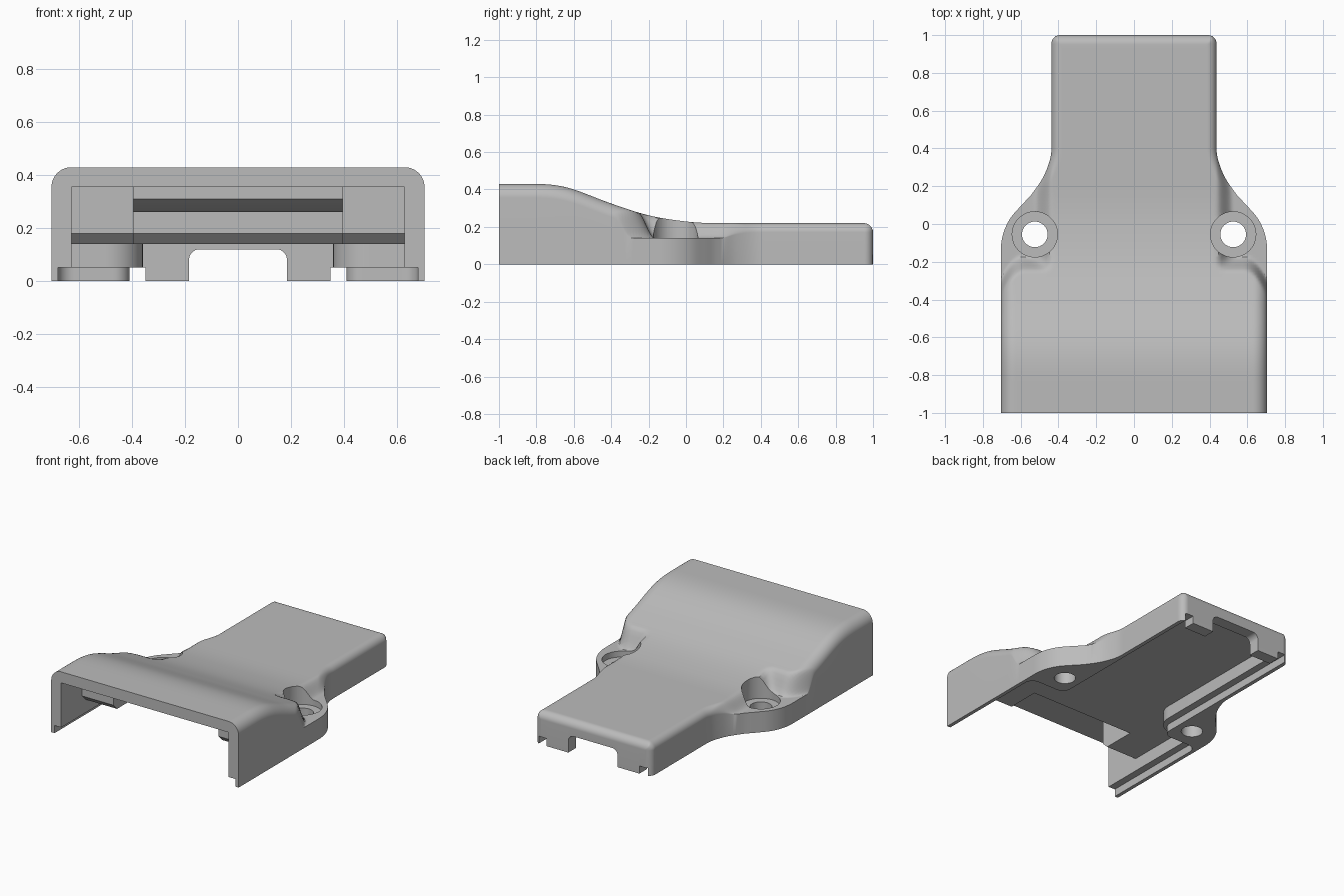
import bpy, bmesh, math

if "Cube" in bpy.data.objects:
    bpy.data.objects.remove(bpy.data.objects["Cube"])

grey = bpy.data.materials.new("matte_grey")
grey.use_nodes = True
grey.diffuse_color = (0.5, 0.5, 0.5, 1)
grey.node_tree.nodes["Principled BSDF"].inputs["Base Color"].default_value = (0.5, 0.5, 0.5, 1)


def make_object(name, bm):
    bmesh.ops.recalc_face_normals(bm, faces=bm.faces)
    mesh = bpy.data.meshes.new(name)
    bm.to_mesh(mesh)
    bm.free()
    mesh.materials.append(grey)
    obj = bpy.data.objects.new(name, mesh)
    bpy.context.collection.objects.link(obj)
    return obj


def curve(points, t):
    """Smooth interpolation through (position, value) points."""
    if t <= points[0][0]:
        return points[0][1]
    if t >= points[-1][0]:
        return points[-1][1]
    i = max(k for k, p in enumerate(points) if p[0] <= t)

    def slope(k):
        if k == 0 or k == len(points) - 1:
            return 0
        a, b = points[k - 1], points[k + 1]
        return (b[1] - a[1]) / (b[0] - a[0])
    (t0, v0), (t1, v1) = points[i], points[i + 1]
    h = t1 - t0
    s = (t - t0) / h
    return ((2 * s**3 - 3 * s**2 + 1) * v0 + (s**3 - 2 * s**2 + s) * h * slope(i)
            + (3 * s**2 - 2 * s**3) * v1 + (s**3 - s**2) * h * slope(i + 1))


def smoothstep(a, b, v):
    t = min(1, max(0, (v - a) / (b - a)))
    return t * t * (3 - 2 * t)


# Outer form: plan outline, roof line and the low screw ears
ROOF = [(-0.82, 0.43), (-0.7, 0.423), (-0.6, 0.4), (-0.4, 0.325), (-0.2, 0.262), (0, 0.229), (0.17, 0.22)]
PLAN = [(-0.14, 0.705), (-0.05, 0.692), (0.03, 0.655), (0.1, 0.595), (0.16, 0.54), (0.27, 0.47), (0.4, 0.437)]
EAR_Z, CORNER = 0.14, 0.045


def drop(d, r):
    d = min(r, max(0, d))
    return r - math.sqrt(r * r - (r - d) ** 2)


def half_width(y):
    return curve(PLAN, y) - drop(1 - y, CORNER)


def height(x, y):
    x = abs(x)
    r = 0.075 - 0.025 * smoothstep(-0.5, 0.2, y)
    body = curve(ROOF, y) - drop(min(half_width(y) - x, 1 - y), r)
    qx = x - 0.47
    qy = y + 0.22 + 8 * max(0, x - 0.58) ** 2
    k = 0.05
    blend = max(k - abs(qx - qy), 0) / k
    pocket = min(qx, qy) - blend * blend * k / 4
    s = 1 - smoothstep(-0.035, 0.055, pocket)
    return EAR_Z + (body - EAR_Z) * s


def build_shell():
    bm = bmesh.new()
    n, m = 48, 130
    ys = [-1 + 1.95 * j / m for j in range(m)]
    ys += [0.95 + 0.05 * math.sin(math.pi / 2 * j / 12) for j in range(13)]
    us = [math.sin(math.pi / 2 * i / n) for i in range(-n, n + 1)]
    grid = []
    for y in ys:
        w = half_width(y)
        grid.append([bm.verts.new((u * w, y, height(u * w, y))) for u in us])
    for a, b in zip(grid, grid[1:]):
        for i in range(len(us) - 1):
            bm.faces.new((a[i], a[i + 1], b[i + 1], b[i]))
    # Drop the side walls and close the underside
    rim = [e for e in bm.edges if e.is_boundary]
    new = bmesh.ops.extrude_edge_only(bm, edges=rim)["geom"]
    for v in new:
        if isinstance(v, bmesh.types.BMVert):
            v.co.z = 0
    bmesh.ops.holes_fill(bm, edges=[e for e in bm.edges if e.is_boundary], sides=0)
    return make_object("cover_shell", bm)


shell = build_shell()


def cut(points, axis, lo, hi):
    """Subtract a prism: a flat outline swept along one axis."""
    place = {"x": lambda p, h: (h, p[0], p[1]),
             "y": lambda p, h: (p[0], h, p[1]),
             "z": lambda p, h: (p[0], p[1], h)}[axis]
    bm = bmesh.new()
    rings = [[bm.verts.new(place(p, h)) for p in points] for h in (lo, hi)]
    for ring in rings:
        bm.faces.new(ring)
    for i in range(len(points)):
        j = (i + 1) % len(points)
        bm.faces.new((rings[0][i], rings[0][j], rings[1][j], rings[1][i]))
    cutter = make_object("cutter", bm)
    cutter.hide_render = True
    mod = shell.modifiers.new("cut", "BOOLEAN")
    mod.operation, mod.solver, mod.object = "DIFFERENCE", "EXACT", cutter
    bpy.context.view_layer.objects.active = shell
    bpy.ops.object.modifier_apply(modifier=mod.name)
    bpy.data.objects.remove(cutter)


def arc(cx, cy, r, start, end, steps=10):
    angles = [math.radians(start + (end - start) * i / steps) for i in range(steps + 1)]
    return [(cx + r * math.cos(a), cy + r * math.sin(a)) for a in angles]


def mirrored(half):
    return half + [(-x, y) for x, y in reversed(half)]


def box(x0, x1, z0, z1):
    return [(x0, z0), (x1, z0), (x1, z1), (x0, z1)]


# Front chamber between the side blocks, then its stepped middle
cut([(-1.1, -0.1), (-1.1, 0.355), (-0.775, 0.355), (-0.775, 0.18), (-0.735, 0.14), (-0.735, -0.1)],
    "x", -0.63, 0.63)
cut([(-1.1, -0.1), (-1.1, 0.355), (-0.7, 0.355), (-0.7, 0.31), (-0.62, 0.26), (-0.55, 0.26),
     (-0.55, 0.18), (-0.51, 0.14), (-0.51, -0.1)], "x", -0.395, 0.395)

# Low chamber running to the back wall, rounded around the screw posts
low = [(0.63, -1.1), (0.63, -0.23)] + arc(0.5, -0.09, 0.14, 270, 180) + [(0.36, 0.92)]
cut(mirrored(low), "z", -0.1, 0.14)

# Shallow mating groove inside the lower rim
groove = ([(0.68, -1.1)] + arc(0.62, -0.26, 0.06, 0, 90)
          + arc(0.47, -0.14, 0.06, 270, 180) + [(0.41, 0.92)])
cut(mirrored(groove), "z", -0.1, 0.052)

# Back opening with rounded top corners
cut(mirrored([(0.185, -0.1)] + arc(0.145, 0.08, 0.04, 0, 90)), "y", 0.85, 1.1)

for side in (-1, 1):
    # Small notches at the back corners
    x0, x1 = sorted((side * 0.35, side * 0.41))
    cut(box(x0, x1, -0.1, 0.052), "y", 0.88, 1.1)
    # Counterbored screw holes
    cut(arc(side * 0.525, -0.055, 0.12, 0, 352.5, 47), "z", 0.1, 0.6)
    cut(arc(side * 0.525, -0.055, 0.068, 0, 348.75, 31), "z", -0.1, 0.3)

bpy.ops.object.select_all(action="DESELECT")
shell.select_set(True)
bpy.context.view_layer.objects.active = shell
bpy.ops.object.shade_smooth_by_angle(angle=math.radians(35))
